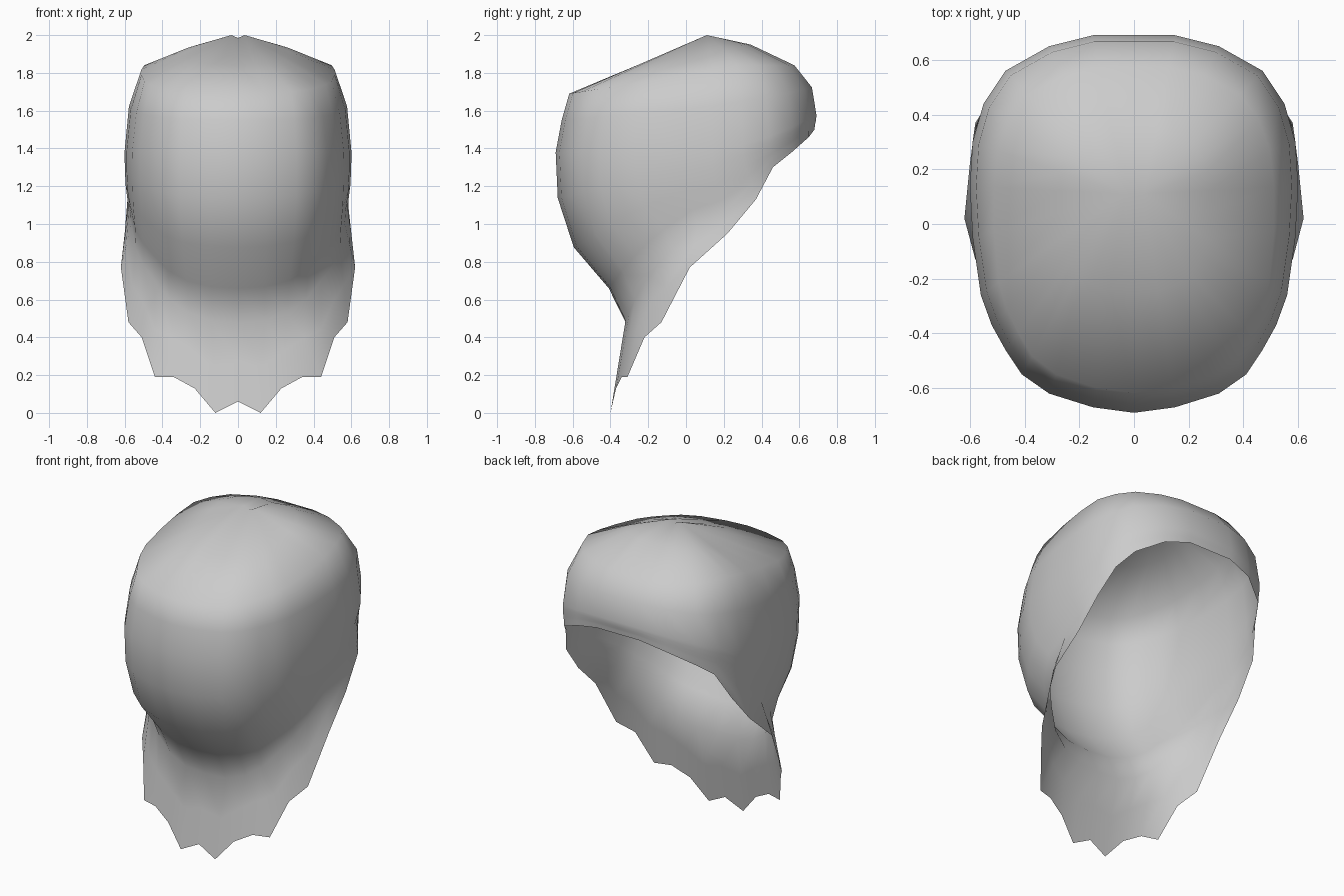
import bpy
import bmesh
from mathutils import Vector

cube = bpy.data.objects.get("Cube")
if cube:
    bpy.data.objects.remove(cube, do_unlink=True)

# Half outline seen from above, running from front centre to back centre
OUTLINE = [(0, -.69), (.15, -.67), (.31, -.62), (.41, -.55), (.47, -.46),
           (.52, -.37), (.56, -.26), (.59, -.05), (.6, .14), (.59, .3),
           (.55, .44), (.47, .56), (.31, .65), (.15, .69), (0, .69)]

# Open jagged hem below each outline point
HEM = [(0, -.39, .06), (.12, -.4, 0), (.23, -.37, .13), (.34, -.34, .19),
       (.44, -.31, .19), (.51, -.22, .4), (.58, -.13, .48), (.62, .02, .77),
       (.6, .22, .95), (.58, .37, 1.13), (.52, .46, 1.3), (.46, .56, 1.38),
       (.31, .65, 1.46), (.15, .68, 1.5), (0, .68, 1.5)]

# Pinched neck line, which fades out towards the back
NECK = [(0, -.32, .48), (.14, -.32, .49), (.26, -.3, .53), (.36, -.27, .6),
        (.44, -.21, .7), (.5, -.15, .78), (.54, -.07, .87), (.565, .06, 1),
        (.58, .2, 1.06)]

# Fall from the widest line to the neck: outward share, downward share
FALL = [(.03, .27), (.26, .56), (.76, .8), (1, 1)]


def mix(a, b, t):
    return a + (b - a) * t


def column(index):
    """Points of one lock, from the crown down to the hem."""
    x, y = OUTLINE[index]
    hem = Vector(HEM[index])
    back = max(0, y / .69)
    side = (y + .69) / 1.38
    crown = Vector((.035 if x else 0, .11, 2 if x else 1.985))
    wide = Vector((x, y, 1.38 + .2 * back ** 2))

    def out(share, z):
        return Vector((mix(crown.x, x, share), mix(crown.y, y, share), z))

    shoulder_z = mix(1.69, 1.84, min(1, side * 1.4))
    share = mix(.91, .8, side)
    points = [crown,
              out(share * .5, mix(crown.z, shoulder_z, .5) + .03 * back),
              out(share, shoulder_z),
              out(.96, mix(shoulder_z, wide.z, .45)),
              wide]
    neck = Vector(NECK[index]) if index < len(NECK) else wide.lerp(hem, .7)
    for flat, down in FALL:
        point = wide.lerp(neck, flat)
        point.z = mix(wide.z, neck.z, down)
        points.append(point)
    points += [neck.lerp(hem, .5), hem]
    return points


# Join the half columns with their mirror images into a closed loop
half = [column(i) for i in range(len(OUTLINE))]
mirrored = [[Vector((-p.x, p.y, p.z)) for p in col] for col in half[-2:0:-1]]
columns = half + mirrored

bm = bmesh.new()
grid = [[bm.verts.new(p) for p in col] for col in columns]
for i, col in enumerate(grid):
    following = grid[(i + 1) % len(grid)]
    for r in range(len(col) - 1):
        bm.faces.new((col[r], col[r + 1], following[r + 1], following[r]))
bmesh.ops.remove_doubles(bm, verts=bm.verts, dist=.002)
# Close the tiny gap at the crown parting
bmesh.ops.holes_fill(bm, edges=[e for e in bm.edges if e.is_boundary
                                and min(v.co.z for v in e.verts) > 1.9], sides=8)
bmesh.ops.recalc_face_normals(bm, faces=bm.faces)
if sum(f.normal.z * f.calc_area() for f in bm.faces) < 0:
    bmesh.ops.reverse_faces(bm, faces=bm.faces)
for face in bm.faces:
    face.smooth = True

mesh = bpy.data.meshes.new("hair_shell")
bm.to_mesh(mesh)
bm.free()
hair = bpy.data.objects.new("hair_shell", mesh)
bpy.context.collection.objects.link(hair)

# Plain grey colour
grey = bpy.data.materials.new("light_grey")
grey.use_nodes = True
colour = (.6, .6, .6, 1)
grey.diffuse_color = colour
grey.node_tree.nodes["Principled BSDF"].inputs["Base Color"].default_value = colour
mesh.materials.append(grey)
